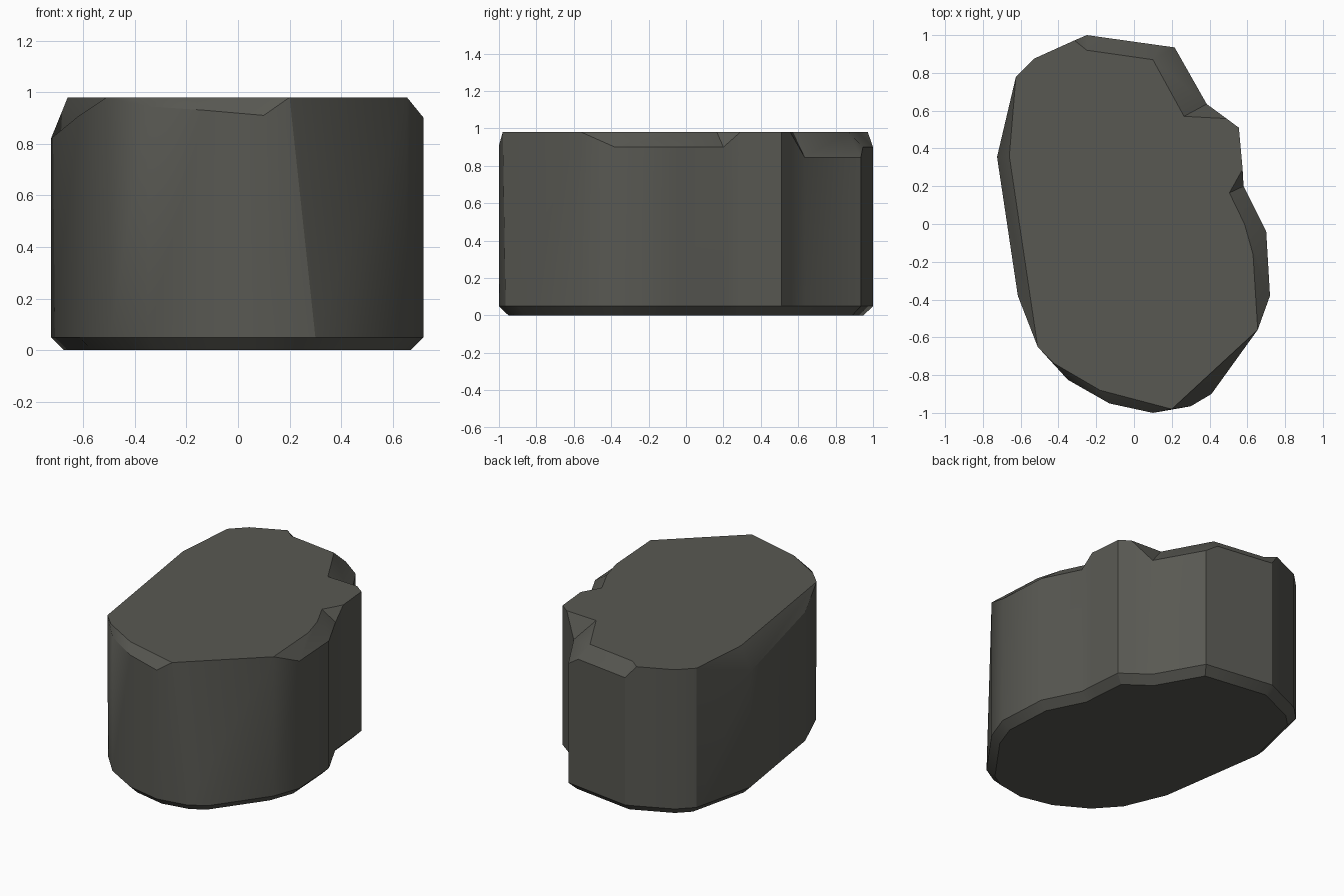
import bpy, bmesh, math
from mathutils import Vector

if "Cube" in bpy.data.objects:
    bpy.data.objects.remove(bpy.data.objects["Cube"])

TOP, FOOT, INSET = 0.98, 0.05, 0.05

# Outline, counter-clockwise: wall x, y, rim height, top corner x, y
# (rim height equal to TOP means the wall runs straight into the top corner)
OUTLINE = [
    (0.10, -1.00, 0.91, 0.20, -0.98), (0.30, -0.965, TOP, 0.20, -0.98),
    (0.41, -0.90, TOP, 0.655, -0.56), (0.655, -0.56, TOP, 0.655, -0.56),
    (0.72, -0.38, 0.90, 0.63, -0.16), (0.70, -0.04, 0.90, 0.585, 0.0),
    (0.58, 0.20, 0.90, 0.505, 0.165), (0.575, 0.29, TOP, 0.575, 0.29),
    (0.555, 0.51, TOP, 0.555, 0.51), (0.49, 0.558, TOP, 0.49, 0.558),
    (0.385, 0.635, 0.845, 0.265, 0.57), (0.215, 0.935, 0.845, 0.10, 0.87),
    (0.135, 0.946, 0.90, 0.10, 0.87), (-0.25, 1.00, 0.90, -0.25, 0.92),
    (-0.315, 0.972, TOP, -0.315, 0.972), (-0.53, 0.875, TOP, -0.53, 0.875),
    (-0.625, 0.78, TOP, -0.625, 0.78), (-0.725, 0.355, 0.82, -0.66, 0.36),
    (-0.615, -0.38, 0.91, -0.51, -0.65), (-0.495, -0.665, TOP, -0.51, -0.65),
    (-0.35, -0.825, 0.945, -0.42, -0.74), (-0.13, -0.95, 0.93, -0.18, -0.88),
]
n = len(OUTLINE)


def inset(i):
    """Outline corner moved inward with a mitre."""
    a, p, b = (Vector(OUTLINE[k % n][:2]) for k in (i - 1, i, i + 1))
    d1, d2 = (p - a).normalized(), (b - p).normalized()
    n1, n2 = Vector((-d1.y, d1.x)), Vector((-d2.y, d2.x))
    return p + (n1 + n2) * INSET / (1 + n1.dot(n2))


# Stone body: foot chamfer, wall, chipped rim, flat top
bm = bmesh.new()
rings = [[], [], [], []]
for i, (x, y, rz, tx, ty) in enumerate(OUTLINE):
    f = inset(i)
    rim = (tx, ty, TOP) if rz >= TOP else (x, y, rz)
    for ring, co in zip(rings, ((f.x, f.y, 0), (x, y, FOOT), rim, (tx, ty, TOP))):
        ring.append(bm.verts.new(co))
for lo, hi in zip(rings, rings[1:]):
    for i in range(n):
        j = (i + 1) % n
        bm.faces.new((lo[i], lo[j], hi[j], hi[i]))
bm.faces.new(rings[0][::-1])
bm.faces.new(rings[3])
bmesh.ops.remove_doubles(bm, verts=bm.verts, dist=0.0005)
bmesh.ops.dissolve_degenerate(bm, edges=bm.edges, dist=0.0005)
bmesh.ops.recalc_face_normals(bm, faces=bm.faces)

mesh = bpy.data.meshes.new("stone_block")
bm.to_mesh(mesh)
bm.free()
stone = bpy.data.objects.new("stone_block", mesh)
bpy.context.collection.objects.link(stone)

# Dark grey stone
mat = bpy.data.materials.new("dark_stone")
mat.diffuse_color = (0.098, 0.098, 0.085, 1)
mat.use_nodes = True
mat.node_tree.nodes["Principled BSDF"].inputs["Base Color"].default_value = mat.diffuse_color
mesh.materials.append(mat)

bpy.context.view_layer.objects.active = stone
stone.select_set(True)
bpy.ops.object.shade_smooth_by_angle(angle=math.radians(30))
